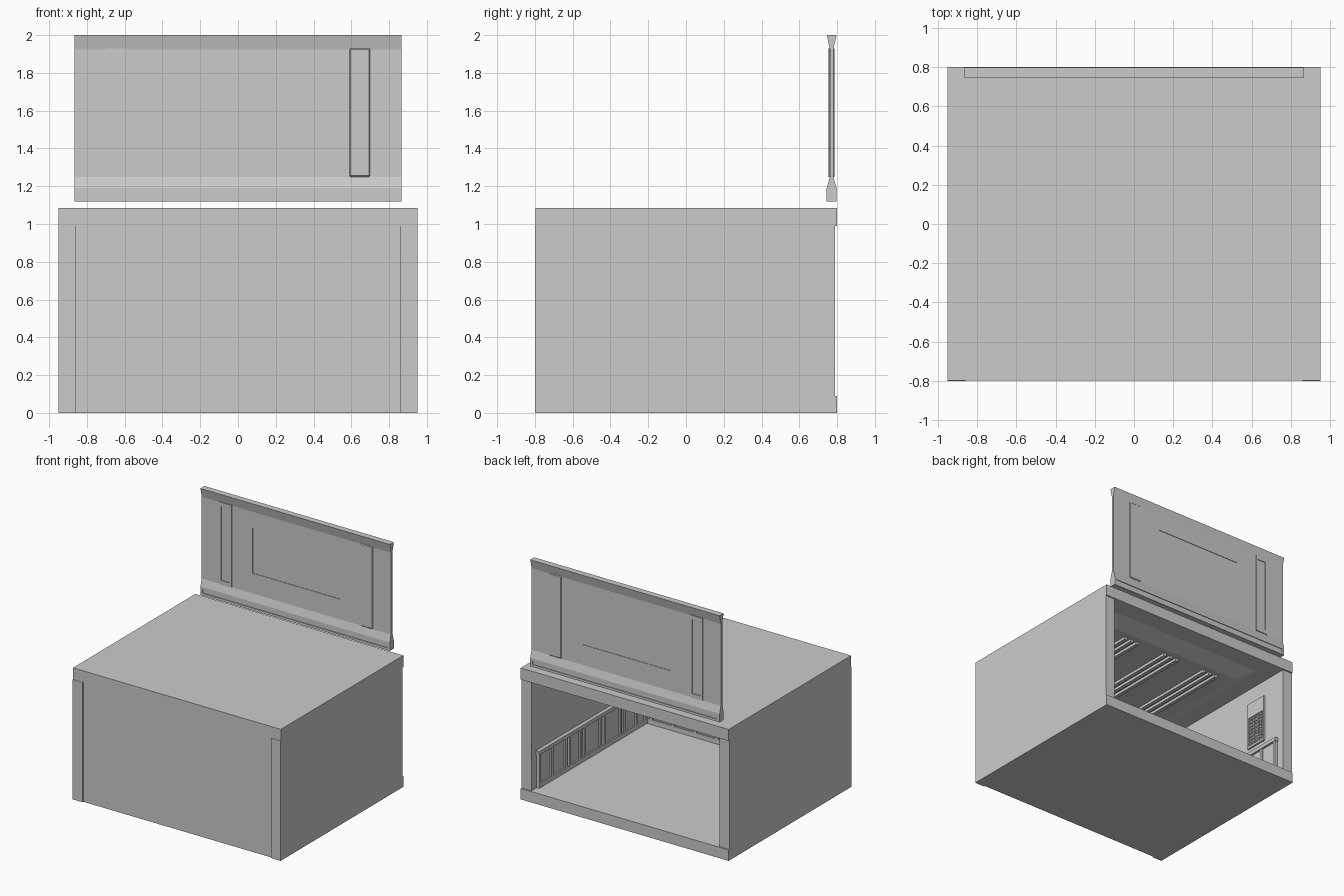
import bpy, bmesh
from mathutils import Vector

if "Cube" in bpy.data.objects:
    bpy.data.objects.remove(bpy.data.objects["Cube"])


def mesh_object(name, bm):
    bmesh.ops.recalc_face_normals(bm, faces=bm.faces)
    me = bpy.data.meshes.new(name)
    bm.to_mesh(me)
    bm.free()
    ob = bpy.data.objects.new(name, me)
    bpy.context.collection.objects.link(ob)
    return ob


def add_box(bm, x0, x1, y0, y1, z0, z1):
    vs = bmesh.ops.create_cube(bm, size=1)["verts"]
    for v in vs:
        v.co = Vector(((x0 + x1) / 2 + v.co.x * (x1 - x0),
                       (y0 + y1) / 2 + v.co.y * (y1 - y0),
                       (z0 + z1) / 2 + v.co.z * (z1 - z0)))


def boxes(name, dims):
    bm = bmesh.new()
    for d in dims:
        add_box(bm, *d)
    return mesh_object(name, bm)


def extrude_x(name, profile, x0, x1):
    # (y, z) outline swept along x
    bm = bmesh.new()
    f = bm.faces.new([bm.verts.new((x0, y, z)) for y, z in profile])
    ext = bmesh.ops.extrude_face_region(bm, geom=[f])["geom"]
    bmesh.ops.translate(bm, vec=(x1 - x0, 0, 0),
                        verts=[v for v in ext if isinstance(v, bmesh.types.BMVert)])
    return mesh_object(name, bm)


def cut(target, dims):
    cutter = boxes("cutter", dims)
    cutter.hide_render = True
    mod = target.modifiers.new("cut", "BOOLEAN")
    mod.operation, mod.solver, mod.object = "DIFFERENCE", "EXACT", cutter
    bpy.context.view_layer.objects.active = target
    bpy.ops.object.modifier_apply(modifier=mod.name)
    bpy.data.objects.remove(cutter)


def bevel(ob, w):
    m = ob.modifiers.new("bevel", "BEVEL")
    m.width, m.segments = w, 1


# Room shell, open at the back
FLOOR, CEIL, TOP, IN, OUT = 0.09, 0.99, 1.085, 0.86, 0.95
boxes("roof_slab", [(-OUT, OUT, -0.797, 0.8, CEIL, TOP)])
boxes("floor_slab", [(-IN, IN, -0.79, 0.79, 0, FLOOR)])
boxes("back_sill", [(-OUT, OUT, 0.79, 0.8, 0, FLOOR)])
boxes("front_wall", [(-IN, IN, -0.79, -0.71, FLOOR, CEIL)])
for side, s in (("left", -1), ("right", 1)):
    a, b = sorted((s * IN, s * OUT))
    boxes(side + "_wall", [(a, b, -0.8, 0.79, 0, CEIL)])

# Dropped ceiling tray with tapered rim
bm = bmesh.new()
rings = []
for hx, y0, y1, z in ((0.72, -0.62, 0.64, CEIL), (0.60, -0.5, 0.5, 0.945)):
    rings.append([bm.verts.new(p) for p in
                  ((-hx, y0, z), (hx, y0, z), (hx, y1, z), (-hx, y1, z))])
for i in range(4):
    j = (i + 1) % 4
    bm.faces.new((rings[0][i], rings[0][j], rings[1][j], rings[1][i]))
bm.faces.new(rings[0])
bm.faces.new(rings[1])
mesh_object("ceiling_tray", bm)

# Ceiling strips running front to back
boxes("ceiling_strips", [(x + o - 0.015, x + o + 0.015, -0.48, 0.45, 0.922, 0.945)
                         for x in (-0.4, 0, 0.4) for o in (-0.06, 0, 0.06)])

# Low wall panelling along both sides and the front wall
posts = [0.71, 0.55, 0.37, 0.32, 0.18, 0.13, -0.08, -0.13, -0.34, -0.39, -0.55, -0.67]
for side, s in (("left", -1), ("right", 1)):
    def span(t):
        return sorted((s * IN, s * (IN - t)))
    parts = [(*span(0.012), -0.71, 0.72, FLOOR, 0.37),
             (*span(0.03), -0.71, 0.73, 0.37, 0.40),
             (*span(0.024), -0.71, 0.72, FLOOR, 0.13)]
    parts += [(*span(0.026), y - 0.012, y + 0.012, 0.13, 0.37) for y in posts]
    boxes(side + "_panelling", parts)
parts = [(-0.83, 0.83, -0.71, -0.698, FLOOR, 0.37),
         (-0.83, 0.83, -0.71, -0.68, 0.37, 0.40),
         (-0.83, 0.83, -0.71, -0.686, FLOOR, 0.13)]
parts += [(x / 10 - 0.012, x / 10 + 0.012, -0.71, -0.684, 0.13, 0.37)
          for x in range(-8, 9, 2)]
boxes("front_panelling", parts)

# Wall vent with a grid of raised studs
vent = boxes("vent_plate", [(-IN, -0.845, 0.37, 0.57, 0.45, 0.85)])
cut(vent, [(-0.852, -0.8, 0.385, 0.555, 0.47, 0.72)])
boxes("vent_studs", [(-0.853, -0.843, y - 0.007, y + 0.007, z - 0.008, z + 0.008)
                     for y in (0.40 + i * 0.028 for i in range(6))
                     for z in (0.49 + k * 0.03 for k in range(8))])

# Shutter panel above the opening: flared profile with shallow recesses
Y = 0.771
half = [(0.026, 2.0), (0.009, 1.925), (0.009, 1.25), (0.026, 1.19), (0.026, 1.12)]
profile = [(Y + h, z) for h, z in half] + [(Y - h, z) for h, z in reversed(half)]
shutter = extrude_x("shutter", profile, -0.865, 0.865)
recess = []
for s in (-1, 1):
    for x, near, z0, z1 in ((0.4, 0.005, 1.417, 1.79), (0.845, 0.020, 1.14, 1.17)):
        y0, y1 = sorted((Y + s * near, Y + s * 0.05))
        recess.append((-x, x, y0, y1, z0, z1))
cut(shutter, recess)

# Two upright braces passing through the shutter
left = boxes("left_brace", [(-0.70, -0.59, Y - 0.016, Y + 0.016, 1.25, 1.93)])
cut(left, [(-0.682, -0.608, *sorted((Y + s * 0.010, Y + s * 0.05)), 1.285, 1.895)
           for s in (-1, 1)])
right = boxes("right_brace", [(0.59, 0.70, Y - 0.016, Y + 0.016, 1.25, 1.93)])
bevel(right, 0.006)
